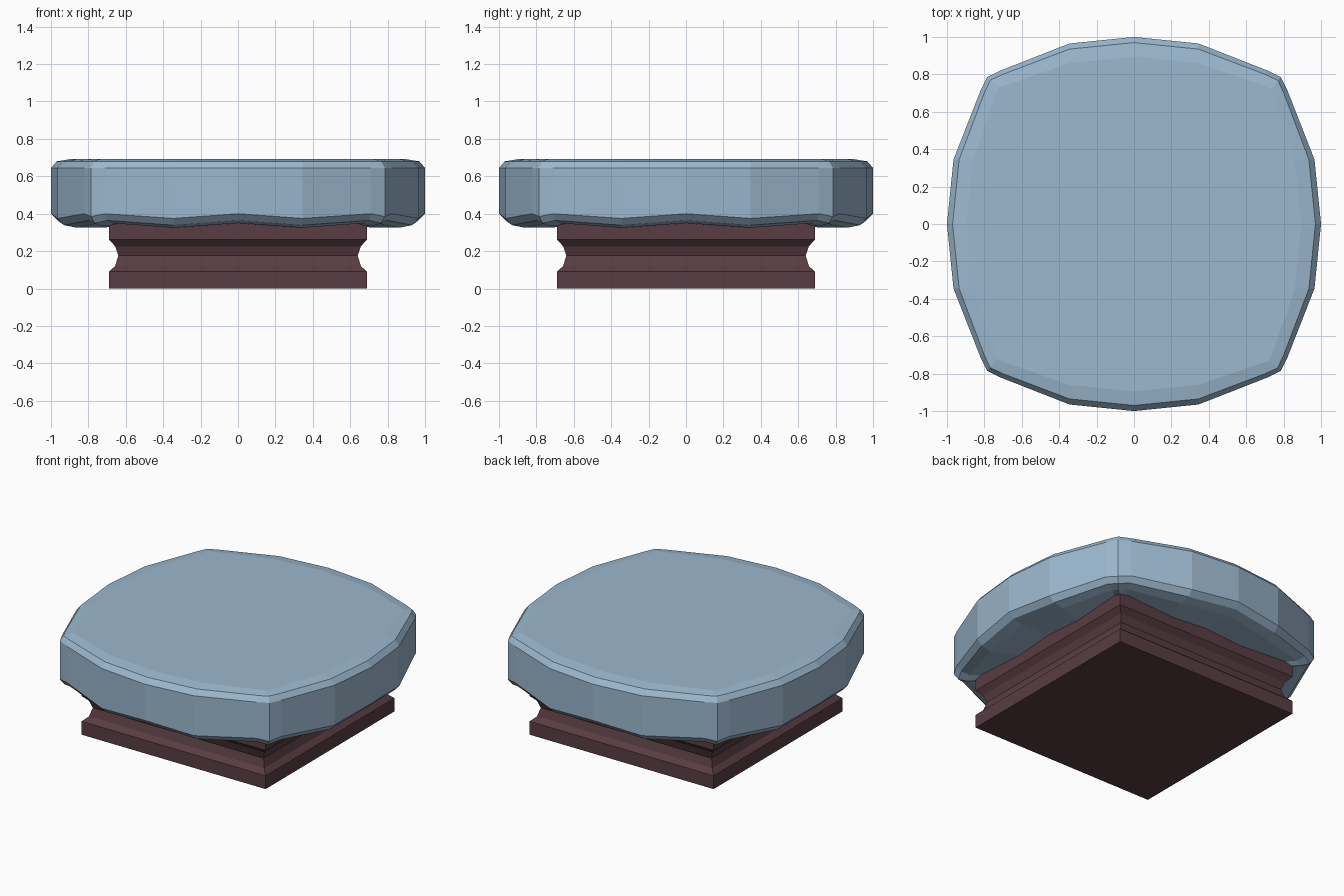
import bpy, bmesh

if "Cube" in bpy.data.objects:
    bpy.data.objects.remove(bpy.data.objects["Cube"])


def material(name, rgb):
    m = bpy.data.materials.new(name)
    m.diffuse_color = (*rgb, 1)
    m.use_nodes = True
    m.node_tree.nodes["Principled BSDF"].inputs["Base Color"].default_value = m.diffuse_color
    return m


def loft(name, rings, mat):
    """Bridge closed rings of equal length from bottom to top and cap the ends."""
    bm = bmesh.new()
    vs = [[bm.verts.new(p) for p in ring] for ring in rings]
    n = len(vs[0])
    for a, b in zip(vs, vs[1:]):
        for i in range(n):
            j = (i + 1) % n
            bm.faces.new((a[i], a[j], b[j], b[i]))
    bm.faces.new(vs[-1])
    # bottom is fanned because its rim is wavy
    low = bm.verts.new((0, 0, sum(v.co.z for v in vs[0]) / n))
    for i in range(n):
        bm.faces.new((vs[0][(i + 1) % n], vs[0][i], low))
    bmesh.ops.recalc_face_normals(bm, faces=bm.faces)
    me = bpy.data.meshes.new(name)
    bm.to_mesh(me)
    bm.free()
    me.materials.append(mat)
    ob = bpy.data.objects.new(name, me)
    bpy.context.collection.objects.link(ob)
    return ob


blue = material("pale blue cloth", (0.33, 0.48, 0.62))
brown = material("dark red wood", (0.10, 0.047, 0.056))

# Cushion outline: one side (x, distance out, share of inset along x, inset out, lower edge z)
SIDE = [(-0.785, 0.785, 0.5, 0.6, 0.385), (-0.71, 0.822, 0.25, 0.75, 0.40),
        (-0.345, 0.965, 0, 1, 0.375), (0, 1, 0, 1, 0.40),
        (0.345, 0.965, 0, 1, 0.375), (0.71, 0.822, 0.25, 0.75, 0.40)]


def cushion_ring(inset, top_z=None, drop=0):
    ring = []
    for k in range(4):
        for x, out, sx, so, low in SIDE:
            sign = -1 if x > 0 else 1
            px, py = x + sign * sx * inset, -(out - so * inset)
            for _ in range(k):
                px, py = -py, px
            ring.append((px, py, low - drop if top_z is None else top_z))
    return ring


# Cushion with rounded rims
loft("cushion", [cushion_ring(0.105, drop=0.05), cushion_ring(0.035, drop=0.036),
                 cushion_ring(0), cushion_ring(0, 0.645),
                 cushion_ring(0.03, 0.68), cushion_ring(0.105, 0.692)], blue)

# Square base with a hollow moulding
PROFILE = [(0.69, 0), (0.69, 0.09), (0.657, 0.12), (0.64, 0.176),
           (0.657, 0.226), (0.69, 0.262), (0.69, 0.40)]
loft("base", [[(-r, -r, z), (r, -r, z), (r, r, z), (-r, r, z)] for r, z in PROFILE], brown)
